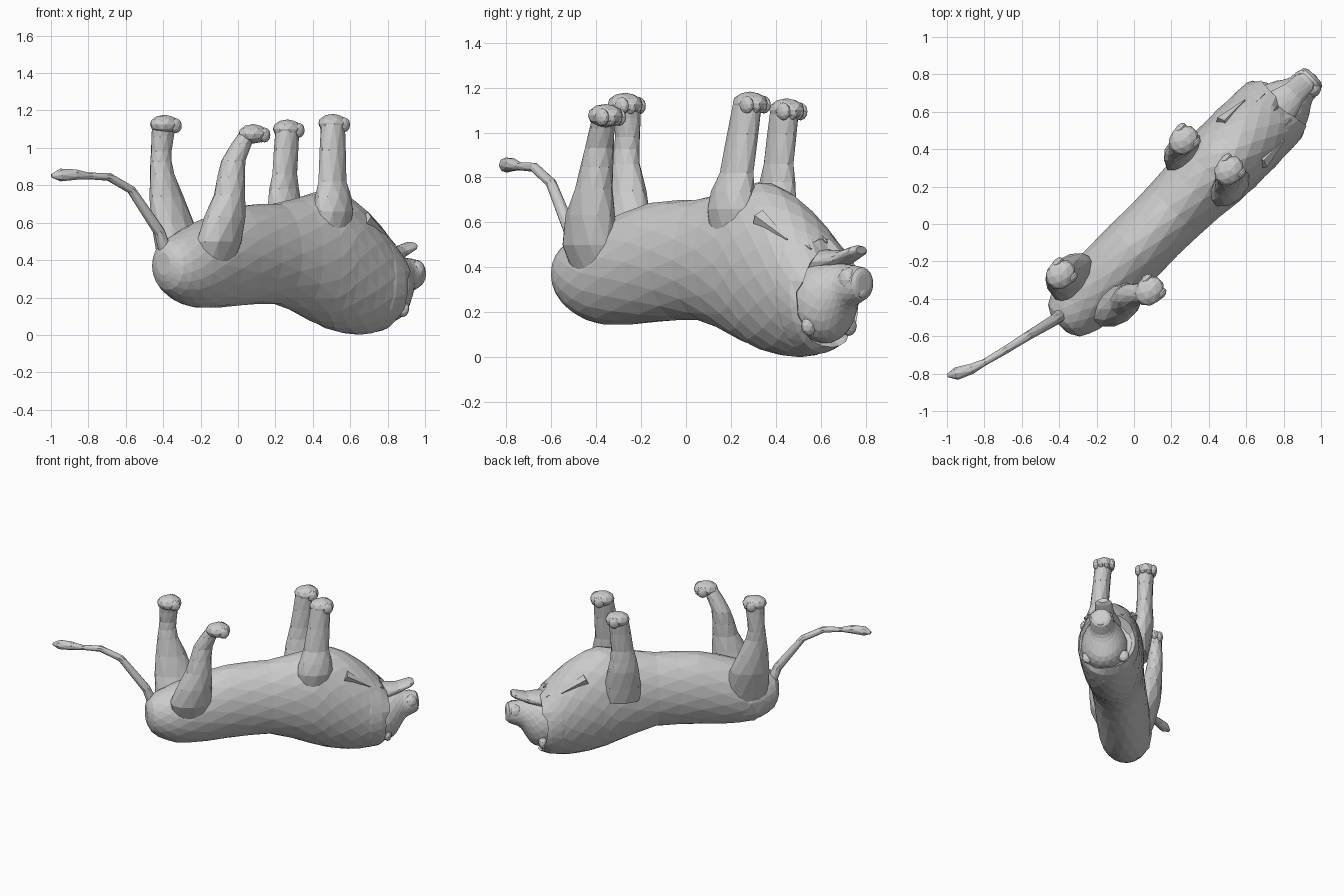
import bpy, bmesh, math, random
from mathutils import Vector, Matrix

if "Cube" in bpy.data.objects:
    bpy.data.objects.remove(bpy.data.objects["Cube"])

random.seed(4)
D = Vector((1, 1, 0)).normalized()      # spine direction, towards the head
N = Vector((1, -1, 0)).normalized()     # sideways
Z = Vector((0, 0, 1))
MID = 0.1                               # sideways offset of the spine


def at(s, n, z):
    return D * s + N * n + Z * z


def finish(name, bm):
    bmesh.ops.recalc_face_normals(bm, faces=bm.faces)
    me = bpy.data.meshes.new(name)
    bm.to_mesh(me)
    bm.free()
    ob = bpy.data.objects.new(name, me)
    bpy.context.collection.objects.link(ob)
    return ob


def refine(rows):
    """Insert a curved midpoint between neighbouring rows."""
    out = []
    for i in range(len(rows) - 1):
        a, b = rows[i], rows[i + 1]
        p = rows[i - 1] if i else a
        q = rows[min(i + 2, len(rows) - 1)]
        out += [a, tuple((9 * (x + y) - w - v) / 16 for w, x, y, v in zip(p, a, b, q))]
    return out + [rows[-1]]


def loft(name, stations, sides=14, axis=None, zigzag=0):
    """Skin ellipses (x, y, z, side radius, other radius) with triangles."""
    bm = bmesh.new()
    rings = []
    pts = [Vector(s[:3]) for s in stations]
    last = len(pts) - 1
    for i, p in enumerate(pts):
        ra, rb = stations[i][3:]
        t = axis or (pts[min(i + 1, last)] - pts[max(i - 1, 0)]).normalized()
        u = (N - t * N.dot(t)).normalized()
        v = t.cross(u)
        ring = []
        for k in range(sides):
            a = 2 * math.pi * (k + 0.5 * (i % 2)) / sides
            co = p + u * ra * math.cos(a) + v * rb * math.sin(a)
            if zigzag and i == last - 1:
                co += t * zigzag * random.uniform(-1, 1)
            ring.append(bm.verts.new(co))
        rings.append(ring)
    for i, (r, q) in enumerate(zip(rings, rings[1:])):
        for k in range(sides):
            j = (k + 1) % sides
            if i % 2 == 0:
                bm.faces.new((r[k], r[j], q[k]))
                bm.faces.new((r[j], q[j], q[k]))
            else:
                bm.faces.new((r[k], r[j], q[j]))
                bm.faces.new((r[k], q[j], q[k]))
    bm.faces.new(rings[0])
    bm.faces.new(rings[-1])
    return finish(name, bm)


def blob(bm, centre, rd, rn, rz):
    m = Matrix.Translation(centre) @ Matrix.Rotation(math.pi / 4, 4, 'Z') @ Matrix.Diagonal((rd, rn, rz, 1))
    bmesh.ops.create_icosphere(bm, subdivisions=2, radius=1, matrix=m)


def spine(name, rows, offset, **kw):
    """rows: distance along the spine, half width, low z, high z"""
    loft(name, [(*at(s, offset, (lo + hi) / 2), w, (hi - lo) / 2) for s, w, lo, hi in rows],
         axis=D, **kw)


# Torso lying on its back, with the heavy mane at the chest end
spine("body", refine([
    (-.665, .05, .32, .44), (-.63, .12, .24, .50), (-.53, .165, .175, .55),
    (-.38, .185, .142, .61), (-.1, .187, .155, .69), (.2, .188, .163, .705),
    (.48, .212, .07, .76), (.6, .218, .03, .78), (.75, .218, .003, .72),
    (.88, .212, .005, .62), (.97, .2, .03, .53)]), MID, sides=18)

# Ragged ruff framing the face
spine("mane_ruff", [
    (.8, .2, .03, .65), (.89, .214, .008, .6), (.96, .208, .02, .54),
    (1.005, .195, .045, .48), (.95, .14, .1, .42)], MID, sides=26, zigzag=.022)

# Loose tufts of mane lying flat on the throat, in two rows
bm = bmesh.new()
for i in range(7):
    row = i % 2
    n = MID + (i - 3) * .05
    c = at(.8 + .1 * row, n, .64 - .08 * row - 3 * (n - MID) ** 2)
    m = Matrix.Translation(c) @ (D - Z * .55).to_track_quat('Z', 'Y').to_matrix().to_4x4()
    bmesh.ops.create_cone(bm, cap_ends=True, segments=5, radius1=.04, radius2=.004, depth=.2, matrix=m)
finish("mane_tufts", bm)

# Head with the muzzle, upside down
spine("head", refine([
    (.93, .165, .06, .43), (1.02, .155, .065, .43), (1.08, .125, .1, .425),
    (1.13, .092, .185, .415), (1.165, .084, .225, .41), (1.23, .07, .255, .4),
    (1.245, .04, .29, .37)]), .122, sides=18)

# Lower jaw hanging open
spine("lower_jaw", [
    (.97, .11, .36, .48), (1.1, .07, .405, .475), (1.19, .058, .445, .498),
    (1.212, .035, .46, .493)], .11, sides=12)

# Cheeks, ears and nose
bm = bmesh.new()
for side in (-1, 1):
    blob(bm, at(1.185, .124 + side * .04, .345), .05, .045, .055)
    blob(bm, at(1.01, .11 + side * .125, .14), .03, .04, .045)
blob(bm, at(1.235, .125, .285), .014, .03, .022)
finish("muzzle_and_ears", bm)


def leg(name, paw, path):
    """path: x, y, z, radius across, radius along the body"""
    loft(name, refine(path), sides=10, axis=Z)
    # Paw with four shallow toes
    bm = bmesh.new()
    c = Vector(paw)
    blob(bm, c, .086, .074, .052)
    for k in range(4):
        o = (k - 1.5) * .036
        blob(bm, c + N * o + D * (.05 - abs(o) * .35) - Z * .006, .038, .024, .04)
    finish(name.replace("leg", "paw"), bm)


leg("front_leg_left", (.265, .449, 1.1), [
    (.29, .36, .45, .09, .14), (.25, .4, .7, .072, .11), (.25, .412, .86, .055, .08),
    (.265, .44, 1.11, .06, .07)])
leg("front_leg_right", (.508, .286, 1.13), [
    (.48, .22, .36, .05, .1), (.51, .2, .66, .088, .128), (.505, .225, .82, .065, .09),
    (.508, .275, 1.14, .06, .07)])
leg("hind_leg_left", (-.392, -.27, 1.125), [
    (-.27, -.33, .32, .11, .16), (-.35, -.27, .6, .09, .14), (-.405, -.27, .86, .06, .072),
    (-.41, -.26, .98, .052, .06), (-.395, -.265, 1.13, .06, .07)])
leg("hind_leg_right", (.082, -.358, 1.075), [
    (-.16, -.36, .2, .04, .07), (-.1, -.43, .5, .1, .145), (-.045, -.41, .75, .08, .09),
    (-.025, -.385, .93, .065, .066), (.06, -.365, 1.09, .045, .05)])

# Rump connecting the thighs
bm = bmesh.new()
blob(bm, Vector((-.26, -.37, .355)), .19, .165, .2)
finish("rump", bm)

# Tail with a tufted tip
loft("tail", [(x, y, z, r, r) for x, y, z, r in [
    (-.36, -.46, .36, .04), (-.42, -.51, .55, .031), (-.57, -.6, .775, .024),
    (-.69, -.675, .845, .022), (-.8, -.74, .85, .018), (-.87, -.775, .857, .03),
    (-.95, -.8, .855, .034), (-.997, -.81, .85, .01)]], sides=8)
